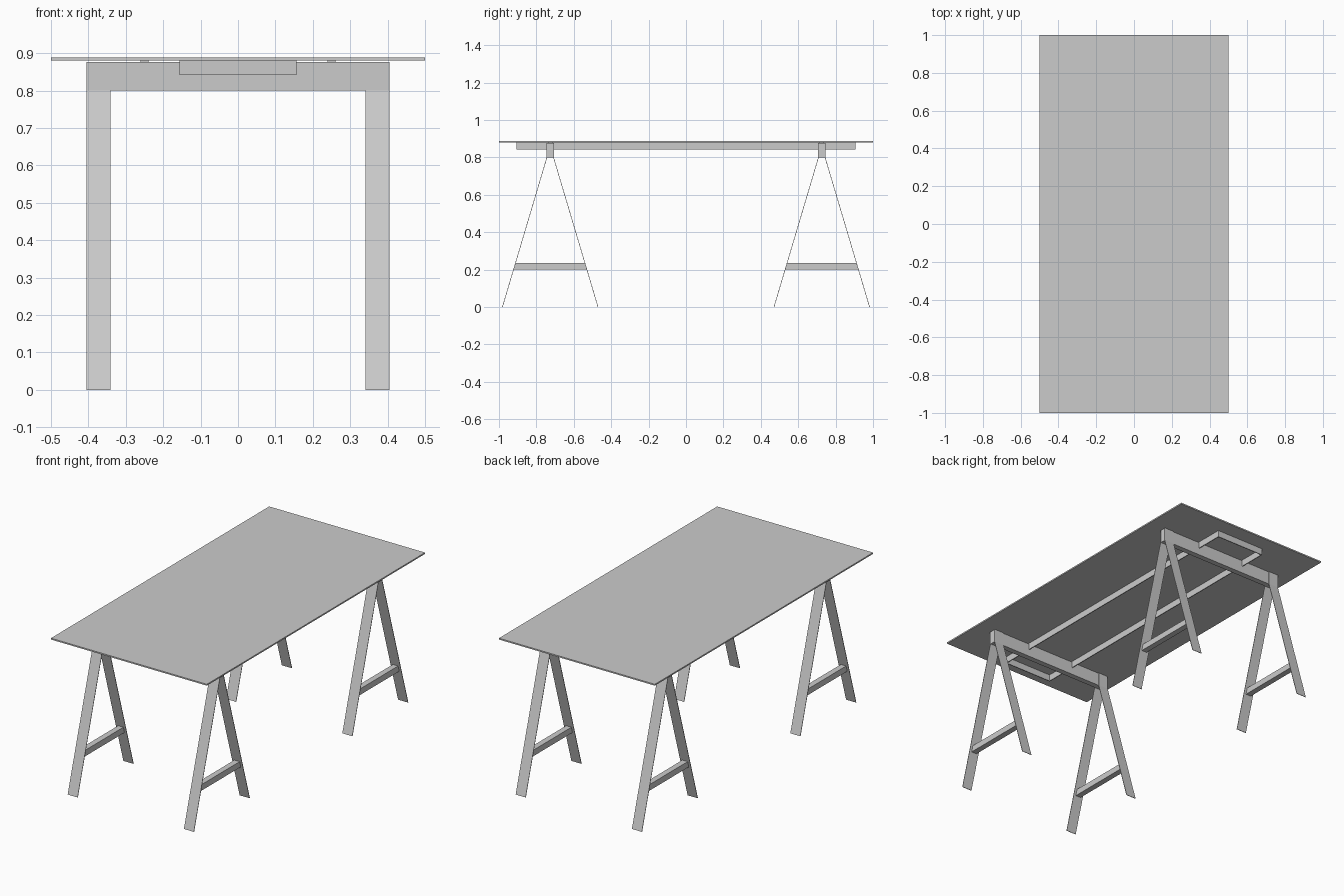
import bpy, bmesh

if "Cube" in bpy.data.objects:
    bpy.data.objects.remove(bpy.data.objects["Cube"])


def prism(name, profile, x0, x1):
    """Extrude a closed (y, z) profile along x."""
    bm = bmesh.new()
    face = bm.faces.new([bm.verts.new((x0, y, z)) for y, z in profile])
    ext = bmesh.ops.extrude_face_region(bm, geom=[face])
    moved = [v for v in ext["geom"] if isinstance(v, bmesh.types.BMVert)]
    bmesh.ops.translate(bm, verts=moved, vec=(x1 - x0, 0, 0))
    bmesh.ops.recalc_face_normals(bm, faces=bm.faces)
    mesh = bpy.data.meshes.new(name)
    bm.to_mesh(mesh)
    bm.free()
    obj = bpy.data.objects.new(name, mesh)
    bpy.context.collection.objects.link(obj)
    return obj


def box(name, x0, x1, y0, y1, z0, z1):
    return prism(name, [(y0, z0), (y1, z0), (y1, z1), (y0, z1)], x0, x1)


TRESTLE_Y = 0.726
TOP_Z = 0.877
T = 0.003

# Table top
box("table_top", -0.5, 0.5, -1, 1, 0.88, 0.888)

# Thin rectangular frame below the top
for s in (-1, 1):
    a, b = sorted((s * 0.152, s * 0.157))
    box("frame_rail", a, b, -0.907, 0.907, 0.842, 0.88)
    a, b = sorted((s * 0.902, s * 0.907))
    box("frame_end", -0.152, 0.152, a, b, 0.842, 0.88)

for cy in (-TRESTLE_Y, TRESTLE_Y):
    # Trestle beam
    box("trestle_beam", -0.403, 0.403, cy - 0.016, cy + 0.016, 0.80, TOP_Z - 0.001)
    for s in (-1, 1):
        x0, x1 = sorted((s * 0.341, s * 0.405))
        # Pads between beam and top
        box("spacer_pad", s * 0.25 - 0.011, s * 0.25 + 0.011,
            cy - 0.011, cy + 0.011, TOP_Z - 0.001, 0.88)
        # Bent flat legs, one each side of the beam
        for d in (-1, 1):
            prof = [(0.257, 0), (0.019, 0.80), (0.019, TOP_Z),
                    (0.019 - T, TOP_Z), (0.019 - T, 0.80), (0.257 - T, 0)]
            prism("leg", [(cy + d * y, z) for y, z in prof], x0, x1)
        # Low brace cut to the leg slope
        cx = s * 0.373
        prism("leg_brace", [(cy - 0.196, 0.20), (cy + 0.196, 0.20),
                            (cy + 0.186, 0.235), (cy - 0.186, 0.235)],
              cx - 0.017, cx + 0.017)
